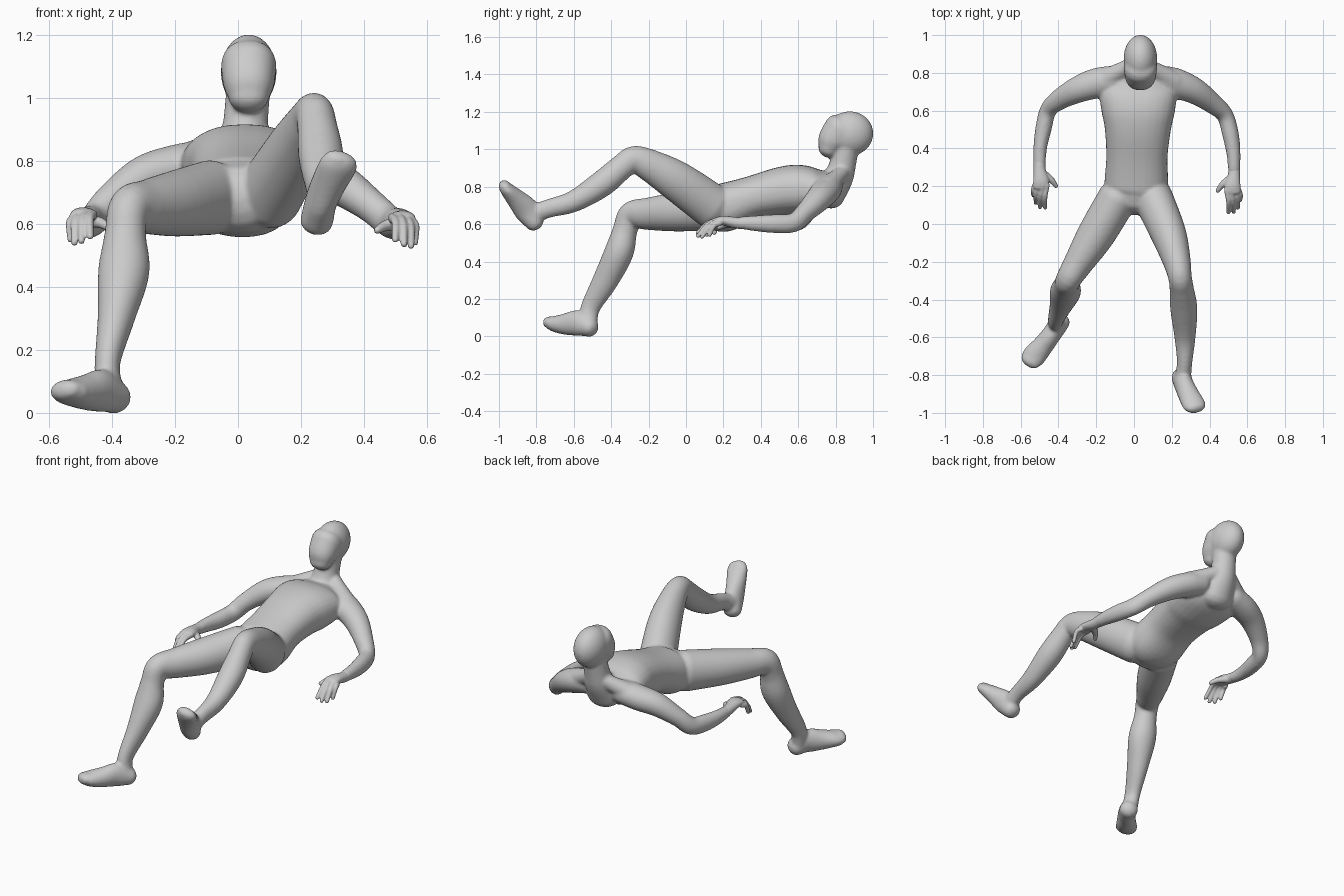
import bpy, bmesh, math
from mathutils import Vector, Matrix

X, Z = Vector((1, 0, 0)), Vector((0, 0, 1))


def spline(pts, n=5):
    """Catmull-Rom through (x, y, z, ra, rb) stations."""
    p = [Vector(q) for q in pts]
    p = [p[0] * 2 - p[1]] + p + [p[-1] * 2 - p[-2]]
    out = []
    for i in range(1, len(p) - 2):
        a, b, c, d = p[i - 1:i + 3]
        for k in range(n):
            t = k / n
            out.append((b * 2 + (c - a) * t + (a * 2 - b * 5 + c * 4 - d) * t * t
                        + (b * 3 - a - c * 3 + d) * t ** 3) * 0.5)
    return out + [p[-2]]


def tube(bm, pts, ref=X, power=1.0, cap=0.8, seg=28):
    """Lofted limb with domed ends; ra lies along ref, rb across it."""
    st = spline(pts)
    rings = []
    last = len(st) - 1
    for i, s in enumerate(st):
        t = (st[min(i + 1, last)] - st[max(i - 1, 0)]).to_3d().normalized()
        u = (ref - t * ref.dot(t)).normalized()
        rings.append((s.to_3d(), t, u, t.cross(u), s[3], s[4]))

    def dome(r, sign):
        c, t, u, v, a, b = r
        angles = [math.radians(d) for d in (25, 50, 70, 85)]
        return [(c + t * sign * cap * min(a, b) * math.sin(h), t, u, v,
                 a * math.cos(h), b * math.cos(h)) for h in angles]

    rings = dome(rings[0], -1)[::-1] + rings + dome(rings[-1], 1)
    loops = []
    for c, t, u, v, a, b in rings:
        loop = []
        for k in range(seg):
            h = 2 * math.pi * k / seg
            ca, sa = math.cos(h), math.sin(h)
            loop.append(bm.verts.new(c + u * a * math.copysign(abs(ca) ** power, ca)
                                     + v * b * math.copysign(abs(sa) ** power, sa)))
        loops.append(loop)
    for l0, l1 in zip(loops, loops[1:]):
        for k in range(seg):
            j = (k + 1) % seg
            bm.faces.new((l0[k], l0[j], l1[j], l1[k]))
    bm.faces.new(loops[0][::-1])
    bm.faces.new(loops[-1])


def finish(bm, name, voxel, smooth):
    """Fuse the overlapping volumes into one smooth skin."""
    bmesh.ops.recalc_face_normals(bm, faces=bm.faces)
    me = bpy.data.meshes.new(name)
    bm.to_mesh(me)
    bm.free()
    ob = bpy.data.objects.new(name, me)
    bpy.context.collection.objects.link(ob)
    r = ob.modifiers.new("fuse", 'REMESH')
    r.mode = 'VOXEL'
    r.voxel_size = voxel
    r.use_smooth_shade = True
    s = ob.modifiers.new("soften", 'SMOOTH')
    s.factor = 0.5
    s.iterations = smooth
    return ob


body = bmesh.new()

# torso, pelvis to shoulders
tube(body, [(.005, .14, .68, .14, .115), (.012, .21, .69, .168, .13),
            (.015, .35, .74, .162, .116), (.02, .5, .775, .175, .128),
            (.022, .6, .785, .195, .133), (.022, .7, .79, .2, .112),
            (.022, .77, .805, .14, .08)], power=.87)
# neck and the slopes down to the shoulders
tube(body, [(.022, .76, .76, .11, .09), (.022, .815, .85, .085, .08),
            (.024, .838, .92, .072, .071), (.033, .86, 1.03, .07, .068)])
for s in (-1, 1):
    tube(body, [(.022 + s * .05, .835, .875, .04, .04), (.022 + s * .11, .8, .84, .048, .048),
                (.022 + s * .19, .755, .795, .06, .06)], ref=Z)
# head: skull and face
bmesh.ops.create_uvsphere(body, u_segments=32, v_segments=20, radius=1,
                          matrix=Matrix.Translation((.034, .876, 1.084))
                          @ Matrix.Diagonal((.089, .126, .119, 1)))
tube(body, [(.034, .83, 1.105, .089, .095), (.034, .782, 1.045, .081, .08),
            (.034, .76, 1.0, .064, .055)], power=.9)

# arms
tube(body, [(-.1, .765, .8, .07, .075), (-.2, .745, .78, .072, .08), (-.3, .71, .75, .067, .07),
            (-.4, .655, .68, .053, .054), (-.455, .6, .618, .052, .045),
            (-.48, .5, .605, .05, .043), (-.497, .4, .607, .042, .036),
            (-.5, .31, .612, .032, .032)], ref=Z)
tube(body, [(.14, .765, .8, .07, .075), (.22, .745, .775, .072, .08), (.32, .705, .73, .067, .07),
            (.42, .635, .66, .053, .054), (.482, .575, .608, .052, .045),
            (.512, .47, .602, .05, .044), (.527, .37, .604, .042, .037),
            (.53, .285, .607, .032, .032)], ref=Z)

# planted leg
tube(body, [(-.085, .14, .685, .105, .12), (-.2, -.055, .665, .1, .105),
            (-.29, -.2, .655, .08, .087), (-.345, -.29, .648, .067, .073),
            (-.358, -.325, .57, .066, .066), (-.363, -.358, .45, .082, .078),
            (-.388, -.43, .3, .059, .069), (-.415, -.508, .16, .041, .053),
            (-.41, -.525, .08, .044, .05)])
tube(body, [(-.39, -.512, .047, .054, .051), (-.43, -.575, .07, .051, .069),
            (-.483, -.645, .065, .056, .057), (-.53, -.7, .066, .063, .043),
            (-.552, -.73, .073, .054, .033)])

# raised leg
tube(body, [(.1, .14, .695, .105, .12), (.182, -.05, .83, .094, .108),
            (.225, -.19, .912, .075, .087), (.243, -.278, .946, .063, .072),
            (.252, -.34, .908, .064, .068), (.264, -.45, .815, .072, .071),
            (.27, -.6, .722, .056, .058), (.268, -.73, .685, .041, .05),
            (.26, -.8, .66, .043, .05)])
tube(body, [(.25, -.81, .608, .053, .051), (.265, -.853, .675, .051, .068),
            (.292, -.91, .737, .057, .053), (.318, -.957, .785, .062, .038),
            (.328, -.972, .806, .054, .031)])
finish(body, "body", .008, 12)


def hand(name, sx, off):
    bm = bmesh.new()

    def part(pts, **kw):
        tube(bm, [(sx * p[0] + off[0], p[1] + off[1], p[2] + off[2], p[3], p[4])
                  for p in pts], **kw)
    # wrist and palm
    part([(-.5, .34, .612, .032, .03), (-.5, .29, .617, .032, .03),
          (-.492, .23, .628, .042, .026), (-.492, .195, .628, .043, .021)])
    # fingers: knuckle x, knuckle z, tip x, tip y, tip z
    for kx, kz, tx, ty, tz in ((-.525, .615, -.532, .15, .55), (-.505, .628, -.52, .11, .54),
                               (-.48, .635, -.498, .088, .545), (-.46, .63, -.47, .085, .56)):
        part([(kx, .205, kz, .014, .017),
              ((kx + tx) / 2 - .006, (.2 + ty) / 2, (kz + tz) / 2 + .02, .013, .014),
              (tx, ty, tz, .011, .011)], seg=14)
    # thumb
    part([(-.485, .27, .612, .022, .022), (-.44, .235, .605, .018, .018),
          (-.412, .2, .59, .012, .012)], ref=Z, seg=14)
    finish(bm, name, .005, 4)


hand("hand_right", 1, (0, 0, 0))
hand("hand_left", -1, (.03, -.025, -.01))
